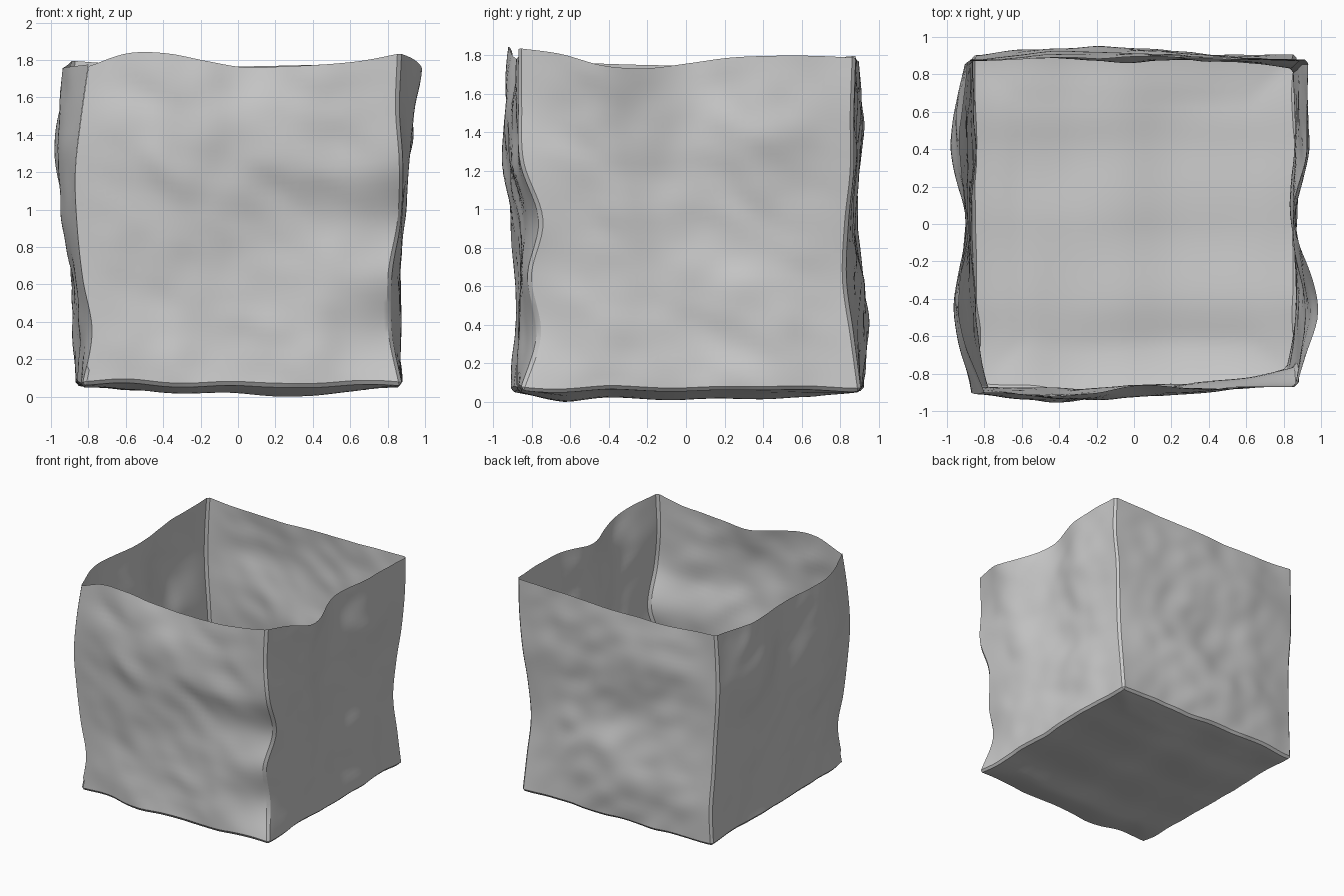
import bpy, bmesh, math
from mathutils import Vector, noise

if "Cube" in bpy.data.objects:
    bpy.data.objects.remove(bpy.data.objects["Cube"])

N = 44  # grid resolution of each sheet


def spline(vals, t):
    """Catmull-Rom through evenly spaced values."""
    n = len(vals) - 1
    i = min(int(t * n), n - 1)
    f = t * n - i
    p1, p2 = vals[i], vals[i + 1]
    p0 = vals[i - 1] if i > 0 else 2 * p1 - p2
    p3 = vals[i + 2] if i + 2 <= n else 2 * p2 - p1
    return p1 + 0.5 * f * (p2 - p0 + f * (2 * p0 - 5 * p1 + 4 * p2 - p3 + f * (3 * (p1 - p2) + p3 - p0)))


# Wavy corner seams: x and y from bottom to top
FL = ([-.83, -.78, -.83, -.86, -.87, -.84, -.80], [-.87, -.87, -.87, -.88, -.90, -.91, -.90])
FR = ([.88, .82, .82, .87, .88, .86, .87], [-.86, -.77, -.82, -.76, -.86, -.87, -.87])
BR = ([.87, .86, .85, .87, .90, .93, .93], [.91, .87, .83, .84, .87, .87, .88])
BL = ([-.87, -.86, -.87, -.88, -.90, -.90, -.89], [.90, .90, .88, .87, .87, .87, .88])

# Each wall: start seam, end seam, outward direction, rim heights, bulge rows (bottom to top)
WALLS = {
    "front": (FL, FR, (0, -1), [1.77, 1.84, 1.84, 1.80, 1.765, 1.77, 1.78, 1.80, 1.84],
              [(.03, .02, .01), (.02, 0, 0), (.04, .01, -.01), (.08, .06, .03), (.04, .01, .01)]),
    "right": (FR, BR, (1, 0), [1.84, 1.81, 1.75, 1.735, 1.76, 1.79, 1.80, 1.80, 1.79],
              [(0, 0, 0), (.01, -.01, 0), (.01, -.02, .0), (.06, .0, .05), (.11, -.01, .06)]),
    "back": (BR, BL, (0, 1), [1.79, 1.78, 1.77, 1.77, 1.80],
             [(.03, .05, .05), (.05, .07, .07), (.01, .01, .02), (.03, .05, .05), (.02, .03, .02)]),
    "left": (BL, FL, (-1, 0), [1.80, 1.76, 1.75, 1.76, 1.78],
             [(0, 0, 0), (0, .01, .01), (.04, .02, .06), (.11, .04, .10), (.06, .03, .08)]),
}
FLAT = .865  # mean distance of the walls from the middle


def wall_point(name, u, v):
    a, b, out, rim, rows = WALLS[name]
    pa = Vector((spline(a[0], v), spline(a[1], v)))
    pb = Vector((spline(b[0], v), spline(b[1], v)))
    o = Vector(out)
    p = pa.lerp(pb, u)
    # seam waves die out towards the middle of the wall
    wa, wb = max(0, 1 - u / .38) ** 2, max(0, 1 - (1 - u) / .38) ** 2
    dist = FLAT + wa * (pa.dot(o) - FLAT) + wb * (pb.dot(o) - FLAT)
    p += o * (dist - p.dot(o))
    x, y = p
    low = .065 + .03 * noise.noise(Vector((x * 2.5, y * 2.5, 4)))
    z = low + (spline(rim, u) - low) * v
    bulge = spline([spline([0, *r, 0], u) for r in rows], v)
    # small diagonal creases, fading out at the seams
    fade = min(1, 5 * u, 5 * (1 - u))
    q = Vector((x + .4 * z, y + .4 * z, z)) * 2.6
    d = bulge + fade * (.022 * noise.noise(q) + .012 * noise.noise(q * 2.1))
    return Vector((x + out[0] * d, y + out[1] * d, z))


def floor_point(t, s):
    f, b = wall_point("front", s, 0), wall_point("back", 1 - s, 0)
    l, r = wall_point("left", 1 - t, 0), wall_point("right", t, 0)
    c = [wall_point(n, 0, 0) for n in ("front", "right", "back", "left")]
    p = f * (1 - t) + b * t + l * (1 - s) + r * s
    p -= c[0] * (1 - s) * (1 - t) + c[1] * s * (1 - t) + c[2] * s * t + c[3] * (1 - s) * t
    fade = min(1, 7 * min(s, 1 - s, t, 1 - t))
    p.z += fade * (-.03 + .02 * noise.noise(Vector((p.x * 2, p.y * 2, 9))))
    return p


def add_sheet(bm, func, tag, k):
    g = [[bm.verts.new(func(i / N, j / N)) for i in range(N + 1)] for j in range(N + 1)]
    for j in range(N):
        for i in range(N):
            f = bm.faces.new((g[j][i], g[j][i + 1], g[j + 1][i + 1], g[j + 1][i]))
            f[tag] = k


# Four walls and the floor, each tagged so the seams can be found after welding
bm = bmesh.new()
panel = bm.faces.layers.int.new("panel")
sheets = [lambda u, v, n=n: wall_point(n, u, v) for n in WALLS] + [floor_point]
for k, fn in enumerate(sheets):
    add_sheet(bm, fn, panel, k)
bmesh.ops.remove_doubles(bm, verts=bm.verts, dist=.0005)

# Narrow taped strip along every seam
seams = [e for e in bm.edges if len(e.link_faces) == 2
         and e.link_faces[0][panel] != e.link_faces[1][panel]]
bmesh.ops.bevel(bm, geom=seams, offset=.018, segments=1, affect='EDGES', clamp_overlap=True)
low = min(v.co.z for v in bm.verts)
bmesh.ops.translate(bm, verts=bm.verts, vec=(0, 0, -low))

mesh = bpy.data.meshes.new("crumpled_open_box")
bm.to_mesh(mesh)
bm.free()
box = bpy.data.objects.new("crumpled_open_box", mesh)
bpy.context.collection.objects.link(box)
bpy.context.view_layer.objects.active = box
box.select_set(True)
bpy.ops.object.shade_smooth_by_angle(angle=math.radians(30))
